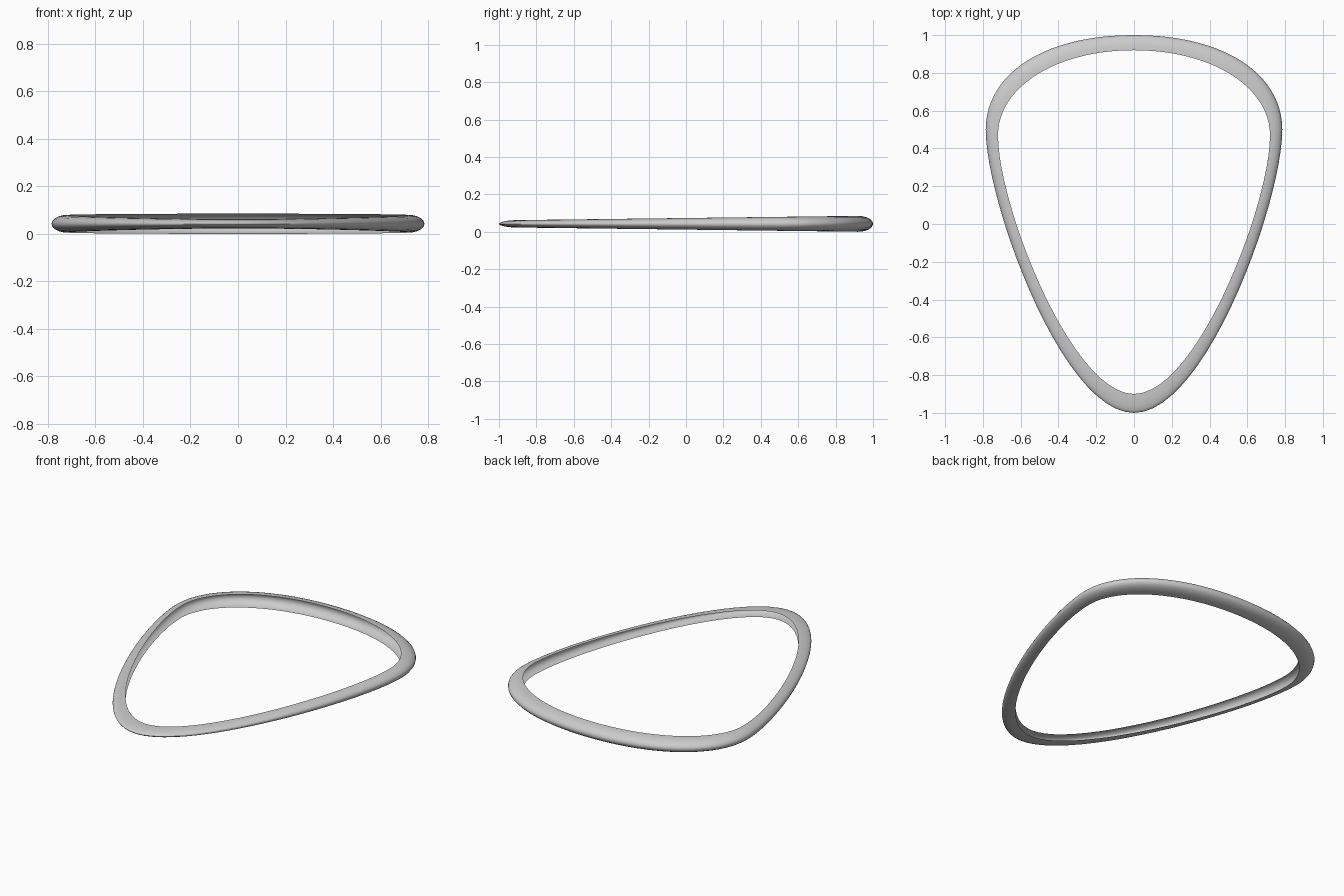
import bpy, bmesh, math
from mathutils import Vector
from mathutils.geometry import interpolate_bezier

if "Cube" in bpy.data.objects:
    bpy.data.objects.remove(bpy.data.objects["Cube"], do_unlink=True)

STEPS = 24          # samples along each curve segment
ARC = 12            # samples across each side of the section
MID_Z = 0.0425
GROOVE = 0.65       # groove depth as a share of the band width


def half_loop(back, side, front, side_y, back_handle, corner_handle, flank_handle, front_handle):
    """Half outline from the back centre round the side to the front centre."""
    a = interpolate_bezier(Vector((0, back)), Vector((back_handle, back)),
                           Vector((side, corner_handle)), Vector((side, side_y)), STEPS)
    b = interpolate_bezier(Vector((side, side_y)), Vector((side, flank_handle)),
                           Vector((front_handle, front)), Vector((0, front)), STEPS)
    return [Vector((p[0], p[1])) for p in a + b[1:]]


def full_loop(half):
    return half + [Vector((-p.x, p.y)) for p in half[-2:0:-1]]


outer = full_loop(half_loop(1.0, 0.785, -1.0, 0.5, 0.50, 0.78, 0.12, 0.38))
inner = full_loop(half_loop(0.92, 0.72, -0.9, 0.47, 0.42, 0.72, 0.10, 0.33))

# Band section: rounded outside edge, hollow channel on the inside
angles = [math.pi * (0.5 - i / ARC) for i in range(ARC + 1)]
section = [(math.cos(a), math.sin(a)) for a in angles]
section += [(GROOVE * math.cos(a), math.sin(a)) for a in angles[-2:0:-1]]

bm = bmesh.new()
rings = []
for o, i in zip(outer, inner):
    height = 0.031 + 0.0125 * i.y      # band grows taller towards the back
    ring = []
    for across, up in section:
        p = i.lerp(o, across)
        ring.append(bm.verts.new((p.x, p.y, MID_Z + up * height)))
    rings.append(ring)

n = len(section)
for k, ring in enumerate(rings):
    nxt = rings[(k + 1) % len(rings)]
    for j in range(n):
        m = (j + 1) % n
        bm.faces.new((ring[j], ring[m], nxt[m], nxt[j]))
bmesh.ops.recalc_face_normals(bm, faces=bm.faces)

mesh = bpy.data.meshes.new("rim_band")
bm.to_mesh(mesh)
bm.free()
band = bpy.data.objects.new("rim_band", mesh)
bpy.context.collection.objects.link(band)

# Plain grey finish
grey = bpy.data.materials.new("light_grey")
grey.use_nodes = True
colour = (0.6, 0.6, 0.6, 1.0)
grey.diffuse_color = colour
grey.node_tree.nodes["Principled BSDF"].inputs["Base Color"].default_value = colour
mesh.materials.append(grey)

bpy.ops.object.select_all(action="DESELECT")
band.select_set(True)
bpy.context.view_layer.objects.active = band
bpy.ops.object.shade_smooth_by_angle(angle=math.radians(50))
